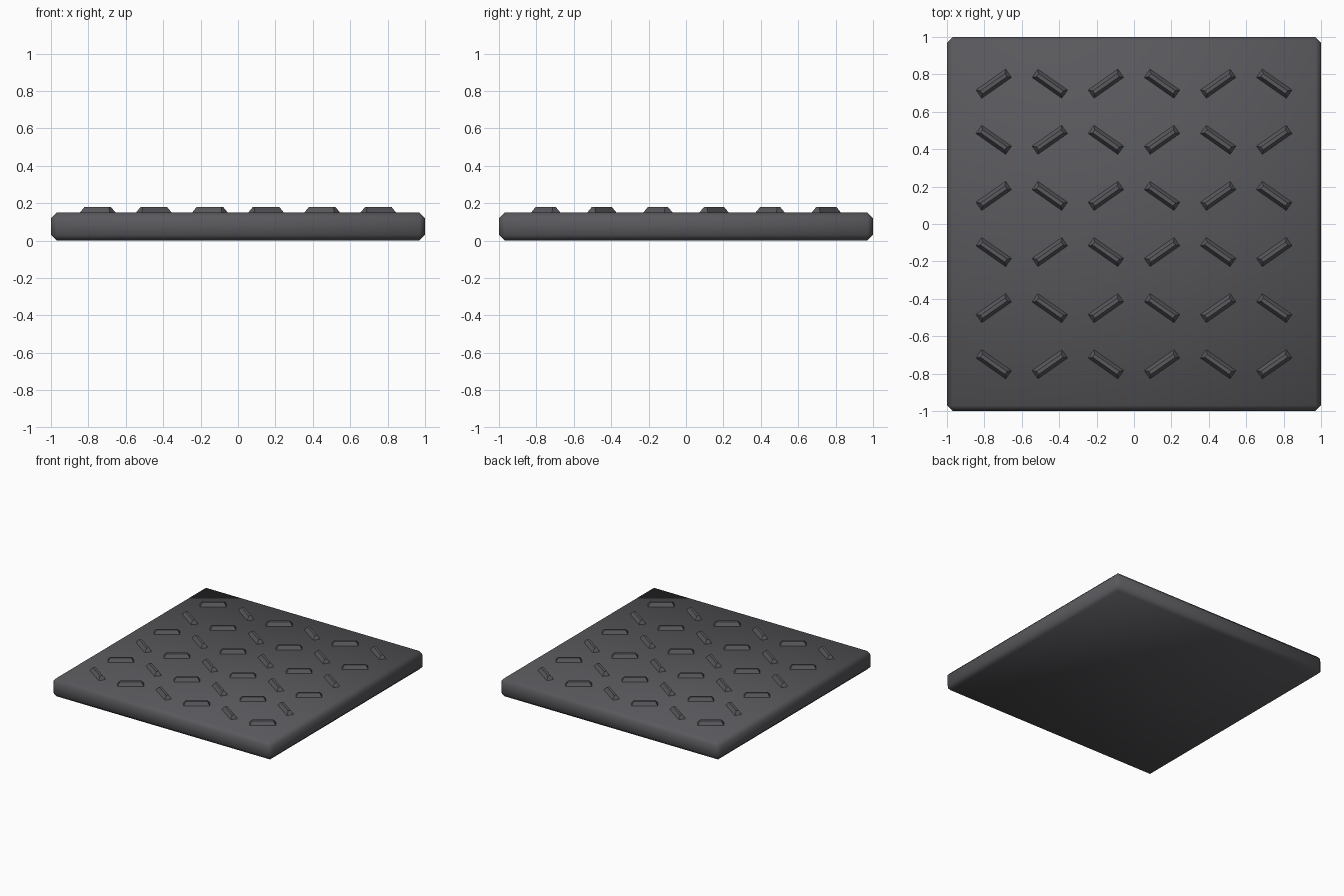
import bpy, bmesh, math
from mathutils import Matrix, Vector

if "Cube" in bpy.data.objects:
    bpy.data.objects.remove(bpy.data.objects["Cube"])

def finish(name, bm):
    bmesh.ops.recalc_face_normals(bm, faces=bm.faces)
    me = bpy.data.meshes.new(name)
    bm.to_mesh(me)
    bm.free()
    ob = bpy.data.objects.new(name, me)
    me.materials.append(mat)
    bpy.context.collection.objects.link(ob)
    return ob

mat = bpy.data.materials.new("dark_steel")
mat.diffuse_color = (0.10, 0.10, 0.11, 1)
mat.use_nodes = True
mat.node_tree.nodes["Principled BSDF"].inputs["Base Color"].default_value = mat.diffuse_color

# floor plate with chamfered edges, softly shaded
bm = bmesh.new()
bmesh.ops.create_cube(bm, size=1, matrix=Matrix.Translation((0, 0, 0.075)) @ Matrix.Diagonal((2, 2, 0.15, 1)))
bmesh.ops.bevel(bm, geom=bm.edges[:], offset=0.03, segments=1, affect='EDGES')
for f in bm.faces:
    f.smooth = True
finish("floor_plate", bm)

# raised grip treads: tapered bars, alternating direction like a checkerboard
L, W, INSET, Z0, Z1 = 0.20, 0.06, 0.02, 0.145, 0.179
bm = bmesh.new()
for i in range(6):
    for j in range(6):
        angle = math.radians(35 if (i + j) % 2 else -35)
        place = Matrix.Translation((-0.75 + 0.3 * i, -0.75 + 0.3 * j, 0)) @ Matrix.Rotation(angle, 4, 'Z')
        for v in bmesh.ops.create_cube(bm, size=2)["verts"]:
            top = v.co.z > 0
            d = INSET if top else 0
            v.co = place @ Vector((v.co.x * (L / 2 - d), v.co.y * (W / 2 - d), Z1 if top else Z0))
finish("grip_treads", bm)
